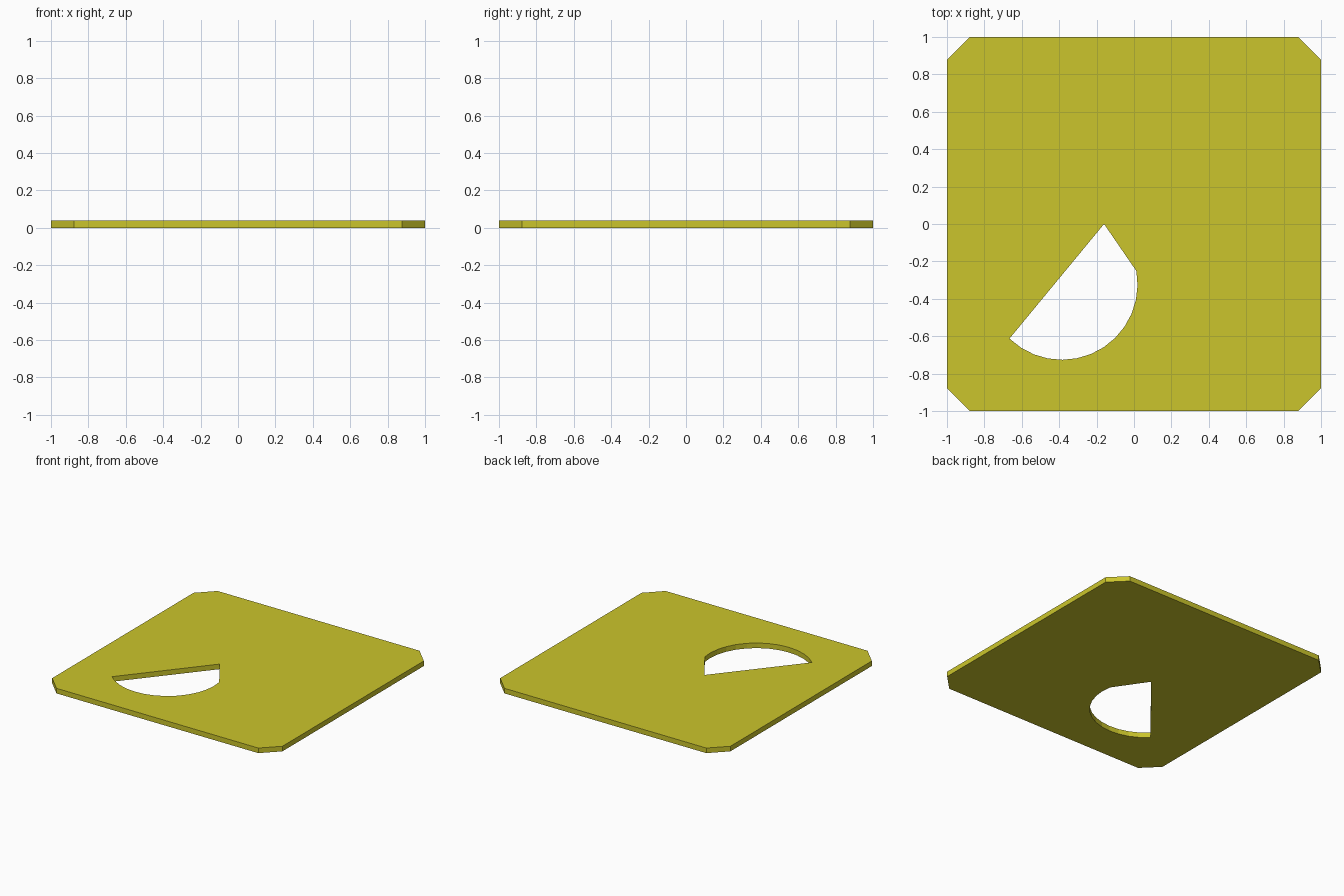
import bpy, bmesh
from math import cos, sin, radians

if "Cube" in bpy.data.objects:
    bpy.data.objects.remove(bpy.data.objects["Cube"])

T = 0.04   # plate thickness
C = 0.123  # corner chamfer

# Outer outline: square with chamfered corners
a = 1 - C
outer = [(1, -a), (1, a), (a, 1), (-a, 1), (-1, a), (-1, -a), (-a, -1), (a, -1)]

# Cut-out: pointed tip closed by a faceted arc
cx, cy, r, n = -0.385, -0.322, 0.404, 13
start, end = radians(10), radians(-134)
hole = [(-0.16, 0.0)]
for i in range(n + 1):
    t = start + (end - start) * i / n
    hole.append((cx + r * cos(t), cy + r * sin(t)))


def add_loop(bm, points):
    verts = [bm.verts.new((x, y, 0)) for x, y in points]
    return [bm.edges.new((v, verts[i - 1])) for i, v in enumerate(verts)]


# Fill between both outlines and extrude to thickness
bm = bmesh.new()
edges = add_loop(bm, outer) + add_loop(bm, hole)
bmesh.ops.triangle_fill(bm, edges=edges, use_beauty=True, use_dissolve=False)
ext = bmesh.ops.extrude_face_region(bm, geom=bm.faces[:], use_keep_orig=True)
top = [g for g in ext["geom"] if isinstance(g, bmesh.types.BMVert)]
bmesh.ops.translate(bm, verts=top, vec=(0, 0, T))
bmesh.ops.recalc_face_normals(bm, faces=bm.faces[:])

mesh = bpy.data.meshes.new("plate")
bm.to_mesh(mesh)
bm.free()
plate = bpy.data.objects.new("plate", mesh)
bpy.context.collection.objects.link(plate)

# Yellow finish
mat = bpy.data.materials.new("yellow")
mat.diffuse_color = (0.60, 0.56, 0.025, 1)
mat.use_nodes = True
mat.node_tree.nodes["Principled BSDF"].inputs["Base Color"].default_value = mat.diffuse_color
mesh.materials.append(mat)
